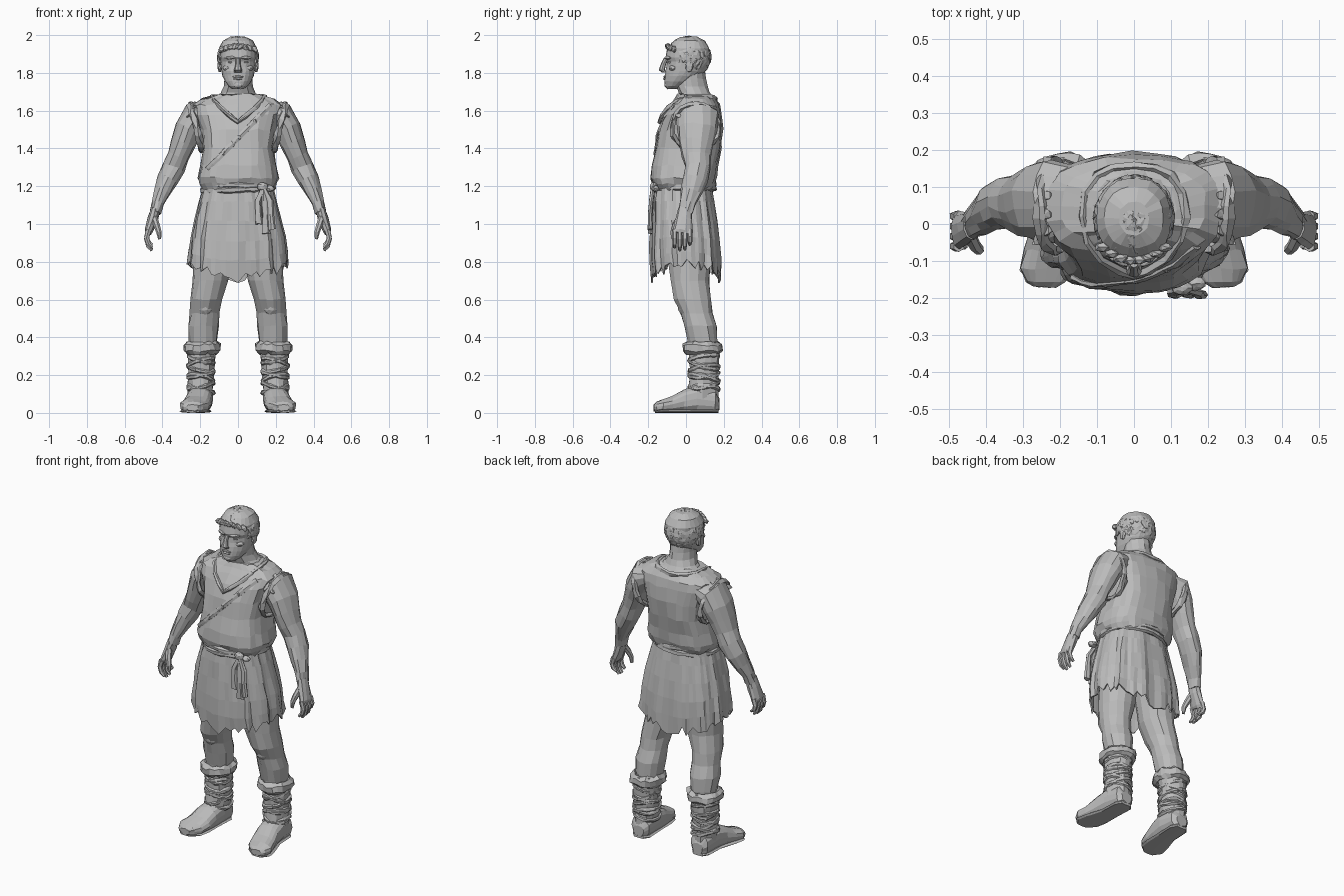
import bpy, bmesh, math, random
from mathutils import Vector, Matrix
from mathutils.bvhtree import BVHTree

random.seed(4)
X, Y, Z = Vector((1, 0, 0)), Vector((0, 1, 0)), Vector((0, 0, 1))
if "Cube" in bpy.data.objects:
    bpy.data.objects.remove(bpy.data.objects["Cube"])

grey = bpy.data.materials.new("plain grey")
grey.use_nodes = True
grey.diffuse_color = (0.5, 0.5, 0.5, 1)
grey.node_tree.nodes["Principled BSDF"].inputs["Base Color"].default_value = (0.5, 0.5, 0.5, 1)


def finish(name, bm, jitter=0.0):
    """Turn a bmesh into a flat shaded object with slightly uneven facets."""
    for v in bm.verts:
        v.co += Vector([random.uniform(-jitter, jitter) for _ in range(3)])
    bmesh.ops.recalc_face_normals(bm, faces=bm.faces)
    mesh = bpy.data.meshes.new(name)
    bm.to_mesh(mesh)
    bm.free()
    mesh.materials.append(grey)
    ob = bpy.data.objects.new(name, mesh)
    bpy.context.collection.objects.link(ob)
    return ob


def mirror(ob):
    """Copy a left part to the right side."""
    mesh = ob.data.copy()
    mesh.transform(Matrix.Scale(-1, 4, X))
    mesh.flip_normals()
    name = ob.name.replace("left", "right")
    mesh.name = name
    bpy.context.collection.objects.link(bpy.data.objects.new(name, mesh))


def loft(name, rings, ref=X, axis=None, n=14, power=2.0, closed=False, jitter=0.003):
    """Skin rings (x, y, z, half size along ref, half size across)."""
    bm = bmesh.new()
    centres = [Vector(r[:3]) for r in rings]
    count = len(rings)
    loops = []
    for i, (c, r) in enumerate(zip(centres, rings)):
        if closed:
            t = centres[(i + 1) % count] - centres[i - 1]
        else:
            t = centres[min(i + 1, count - 1)] - centres[max(i - 1, 0)]
        t = (axis or t).normalized()
        u = (ref - t * ref.dot(t)).normalized()
        w = t.cross(u)
        loop = []
        for k in range(n):
            a = math.tau * k / n
            ca, sa = math.cos(a), math.sin(a)
            p = c + u * math.copysign(abs(ca) ** (2 / power), ca) * r[3]
            loop.append(bm.verts.new(p + w * math.copysign(abs(sa) ** (2 / power), sa) * r[4]))
        loops.append(loop)
    for i in range(count if closed else count - 1):
        a, b = loops[i], loops[(i + 1) % count]
        for k in range(n):
            j = (k + 1) % n
            bm.faces.new((a[k], a[j], b[j], b[k]))
    if not closed:
        bm.faces.new(loops[0])
        bm.faces.new(loops[-1])
    return finish(name, bm, jitter)


def body(name, rows, **options):
    """Upright loft from rows (height, half width, front y, back y)."""
    rings = [(0, (f + b) / 2, z, w, (b - f) / 2) for z, w, f, b in rows]
    return loft(name, rings, axis=Z, **options)


def band(name, centre, rx, ry, thick, tall, tilt=(0, 0), n=20, jitter=0.003):
    """Closed hoop around an upright part."""
    rings = []
    for k in range(n):
        a = math.tau * k / n
        c, s = math.cos(a), math.sin(a)
        rings.append((centre[0] + rx * c, centre[1] + ry * s,
                      centre[2] + tilt[0] * c + tilt[1] * s, tall, thick))
    return loft(name, rings, ref=Z, n=6, closed=True, jitter=jitter)


def blobs(name, items, sub=2, jitter=0.002):
    """Faceted ellipsoids (place, half sizes, rotation) in one object."""
    bm = bmesh.new()
    for place, size, turn in items:
        m = Matrix.Translation(place) @ turn.to_matrix().to_4x4() @ Matrix.Diagonal((*size, 1))
        bmesh.ops.create_icosphere(bm, subdivisions=sub, radius=1, matrix=m)
    return finish(name, bm, jitter)


STILL = Matrix.Identity(3).to_quaternion()

# Tunic top, bloused over the belt
tunic = body("tunic", [
    (1.18, .185, -.16, .14), (1.215, .205, -.178, .155), (1.245, .213, -.185, .16),
    (1.31, .2, -.18, .17), (1.4, .188, -.165, .188), (1.5, .198, -.145, .195),
    (1.58, .225, -.115, .19), (1.63, .235, -.085, .177), (1.662, .195, -.055, .155),
    (1.685, .11, -.045, .125)], n=28, power=2.8, jitter=.006)

# Ragged neckline: V in front, round behind
half = [(.04, -.128, 1.57), (.09, -.095, 1.615), (.125, -.045, 1.65), (.14, .02, 1.672),
        (.132, .085, 1.675), (.1, .13, 1.67), (.055, .15, 1.665)]
neckline = [(0, -.142, 1.54)] + half + [(0, .157, 1.66)] + [(-x, y, z) for x, y, z in half[::-1]]
loft("collar", [(*p, .014, .012) for p in neckline], ref=Z, n=6, closed=True, jitter=.004)

# Diagonal strap laid on the chest, with toggles
tree = BVHTree.FromPolygons([v.co for v in tunic.data.vertices],
                            [p.vertices for p in tunic.data.polygons])
strap = []
for k in range(13):
    t = k / 12
    strap.append(tree.ray_cast(Vector((.17 - .33 * t, -1, 1.63 - .34 * t)), Y)[0])
loft("chest_strap", [(*p, .008, .016) for p in strap], ref=Y, n=6, jitter=.002)
blobs("strap_toggles", [(strap[k], (.012, .012, .018), STILL) for k in (3, 6, 7, 9)], sub=1)


# Skirt with pleats and a torn hem
def skirt(name, rows, n, hem):
    bm = bmesh.new()
    loops = []
    for i, (z, rx, front, back) in enumerate(rows):
        t = i / (len(rows) - 1)
        loop = []
        for k in range(n):
            a = math.tau * k / n
            fold = 1 + (.015 + .04 * t) * (math.sin(11 * a) + .6 * math.sin(19 * a + 1)) / 1.6
            drop = random.uniform(-hem, hem) * t if i == len(rows) - 1 else 0
            drop += .035 * t * t * math.cos(2 * a)
            c, s = math.cos(a), math.sin(a)
            loop.append(bm.verts.new((
                rx * fold * math.copysign(abs(c) ** .8, c),
                (front + back) / 2 + (back - front) / 2 * fold * math.copysign(abs(s) ** .8, s),
                z + drop)))
        loops.append(loop)
    for a, b in zip(loops, loops[1:]):
        for k in range(n):
            j = (k + 1) % n
            bm.faces.new((a[k], a[j], b[j], b[k]))
    ob = finish(name, bm, .004)
    ob.modifiers.new("cloth", "SOLIDIFY").thickness = .008


skirt("skirt", [(1.21, .18, -.165, .135), (1.12, .205, -.175, .15), (1.02, .228, -.18, .165),
                (.92, .247, -.185, .178), (.83, .256, -.185, .183), (.755, .262, -.178, .183)], 64, .03)

# Twisted belt, knot and hanging ends
for k, z in enumerate((1.185, 1.21)):
    band("belt_coil_%d" % (k + 1), (0, -.012, z), .188, .162, .014, .017,
         tilt=(.008 * (-1) ** k, .004), n=28)
blobs("belt_knot", [((.13, -.172, 1.197), (.03, .022, .024), STILL),
                    ((.165, -.16, 1.187), (.028, .02, .018), STILL)])
for k, (x, low) in enumerate(((.105, 1.0), (.14, .95), (.17, .97))):
    loft("belt_end_%d" % (k + 1), [
        (.135, -.175, 1.19, .012, .012), (x, -.185, 1.12, .018, .01),
        (x + .004, -.19, 1.05, .016, .012), (x + .008, -.19, low, .022, .012)], n=7)

# Neck and head
loft("neck", [(0, .055, 1.62, .15, .1), (0, .055, 1.67, .125, .09), (0, .045, 1.695, .092, .085),
              (0, .03, 1.73, .076, .085), (0, .022, 1.77, .073, .085), (0, .02, 1.83, .075, .08)],
     axis=Z)
body("head", [(1.715, .028, -.1, -.045), (1.73, .05, -.11, -.01), (1.755, .07, -.113, .035),
              (1.785, .083, -.112, .08), (1.81, .089, -.11, .105), (1.835, .093, -.103, .117),
              (1.86, .094, -.1, .124), (1.882, .097, -.11, .126), (1.93, .1, -.1, .125),
              (1.97, .08, -.065, .1), (1.99, .04, -.03, .06)], n=22, power=2.2, jitter=.002)
loft("nose", [(0, -.104, 1.878, .012, .014), (0, -.12, 1.845, .013, .014),
              (0, -.128, 1.815, .021, .016), (0, -.114, 1.803, .02, .014)], axis=Z, n=8, jitter=0)
face = [((0, -.111, 1.78), (.03, .008, .006), STILL), ((0, -.112, 1.769), (.025, .009, .006), STILL),
        ((0, -.1, 1.737), (.028, .015, .017), STILL)]
for s in (1, -1):
    back = Matrix.Rotation(s * .5, 3, "Z").to_quaternion()
    face += [((s * .043, -.097, 1.88), (.033, .011, .009), back),
             ((s * .04, -.083, 1.856), (.018, .011, .008), back),
             ((s * .058, -.07, 1.825), (.026, .018, .016), back)]
blobs("face_features", face, jitter=.001)
mirror(blobs("left_ear", [((.097, .018, 1.836), (.012, .021, .033), STILL)]))


# Hair cap and loose locks above a stepped hairline
def hairline(p):
    return 1.925 if p.y < -.045 else 1.85 if p.y < .04 else 1.765


bm = bmesh.new()
centre = Vector((0, .013, 1.882))
size = Vector((.108, .119, .111))
bmesh.ops.create_icosphere(bm, subdivisions=4, radius=1,
                           matrix=Matrix.Translation(centre) @ Matrix.Diagonal((*size, 1)))
bmesh.ops.delete(bm, geom=[v for v in bm.verts if v.co.z < hairline(v.co)], context="VERTS")
cap = finish("hair_cap", bm, .003)
cap.modifiers.new("thickness", "SOLIDIFY").thickness = .015
locks = []
while len(locks) < 75:
    d = Vector([random.gauss(0, 1) for _ in range(3)]).normalized()
    p = centre + Vector([a * b for a, b in zip(d, size)])
    if p.z > hairline(p) + .01:
        turn = d.to_track_quat("Z", "Y") @ Matrix.Rotation(random.uniform(-.7, .7), 3, "Z").to_quaternion()
        locks.append((p - d * .005, (.016, .034, .008), turn))
# Fringe parted off centre and swept to both sides
for k in range(8):
    x = -.084 + .024 * k
    side = 1 if x > .02 else -1
    turn = Matrix.Rotation(side * .6, 3, "Y").to_quaternion()
    locks.append(((x, -.098 + 5 * x * x, 1.94 - 2 * x * x), (.026, .013, .016), turn))
blobs("hair_locks", locks, sub=1)

# Arms, armholes and hands
mirror(loft("left_arm", [
    (.15, .065, 1.59, .09, .06), (.22, .065, 1.57, .112, .08), (.262, .062, 1.5, .108, .075),
    (.288, .056, 1.43, .093, .067), (.315, .056, 1.36, .076, .06), (.338, .062, 1.3, .07, .06),
    (.372, .048, 1.235, .066, .054), (.4, .03, 1.17, .056, .043), (.425, .01, 1.11, .042, .031),
    (.438, -.002, 1.06, .038, .027)], ref=Y, n=14, jitter=.005))
hole = []
for k in range(20):
    a = math.tau * k / 20
    up = math.sin(a)
    hole.append((.22 + .033 * up, .05 + .124 * math.cos(a), 1.51 + .125 * up, .016, .013))
mirror(loft("left_armhole", hole, ref=X, n=6, closed=True, jitter=.007))
rags = [((.25 + random.uniform(-.02, .015), .05 + .1 * math.cos(a), 1.55 + .085 * math.sin(a)),
         (.024, .016, .008), Matrix.Rotation(.6, 3, "Y").to_quaternion())
        for a in (.3, .8, 1.3, 1.8, 2.3, 2.8)]
mirror(blobs("left_shoulder_rags", rags, sub=1, jitter=.005))
mirror(loft("left_palm", [(.436, -.002, 1.08, .037, .027), (.45, -.01, 1.03, .045, .028),
                          (.472, -.018, .965, .052, .024), (.476, -.02, .95, .046, .016)], ref=Y, n=10))
for k, length in enumerate((.085, .1, .095, .07)):
    y = -.06 + .027 * k
    mirror(loft("left_finger_%d" % (k + 1), [
        (.472, y, .97, .015, .016), (.484, y, .96 - length * .4, .014, .014),
        (.475, y, .96 - length * .75, .012, .013), (.455, y, .96 - length, .008, .008)],
        ref=Y, n=6, jitter=.001))
mirror(loft("left_thumb", [(.445, -.03, 1.035, .02, .02), (.43, -.058, .99, .018, .017),
                           (.418, -.07, .955, .014, .014), (.415, -.07, .92, .009, .009)],
            ref=Y, n=7, jitter=.001))

# Legs
mirror(loft("left_leg", [
    (.115, .01, .95, .1, .12), (.138, .02, .8, .1, .115), (.147, .02, .7, .097, .106),
    (.17, .035, .6, .085, .098), (.178, .056, .53, .078, .085), (.184, .076, .46, .082, .088),
    (.185, .088, .38, .073, .08), (.19, .09, .28, .06, .07)], axis=Z, jitter=.004))
mirror(blobs("left_knee", [((.175, -.01, .57), (.045, .034, .055), STILL)]))

# Boots with fur cuffs and crossed wrappings
mirror(loft("left_boot_shaft", [
    (.19, .093, .37, .078, .085), (.194, .098, .29, .073, .082), (.198, .095, .2, .068, .078),
    (.2, .092, .13, .068, .08), (.2, .09, .06, .064, .085)], axis=Z, jitter=.005))
mirror(band("left_boot_cuff", (.192, .088, .345), .079, .083, .023, .033, n=22, jitter=.007))
for k in range(7):
    tilt = (.018 * (-1) ** k, .022 * math.sin(k * 2.2))
    mirror(band("left_boot_wrap_%d" % (k + 1), (.196, .095, .125 + .027 * k),
                .069, .079, .009, .012, tilt=tilt, n=16))
mirror(loft("left_foot", [
    (.2, .175, .045, .035, .03), (.2, .155, .06, .058, .058), (.2, .06, .074, .068, .074),
    (.208, -.01, .062, .071, .062), (.22, -.07, .045, .077, .045), (.232, -.12, .036, .077, .036),
    (.238, -.155, .031, .055, .028), (.24, -.17, .028, .03, .018)],
    axis=Y, n=16, power=2.4, jitter=.003))
mirror(loft("left_sole", [
    (.2, .172, .009, .035, .009), (.2, .14, .009, .06, .009), (.205, .03, .009, .06, .009),
    (.222, -.07, .009, .076, .009), (.233, -.125, .009, .076, .009), (.24, -.165, .009, .035, .009)],
    axis=Y, n=8, power=4, jitter=0))
